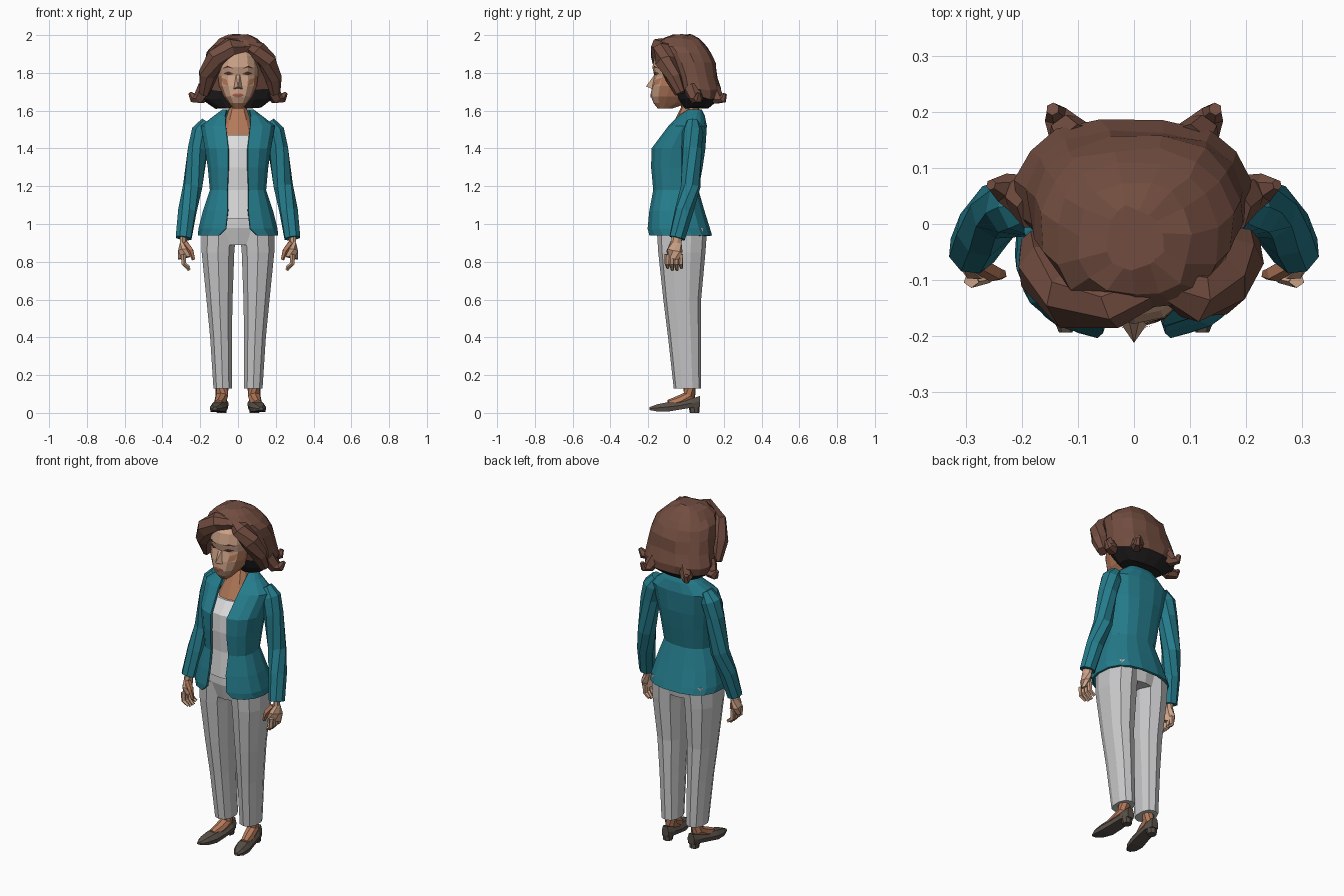
import bpy, bmesh, math, random
from mathutils import Vector
from mathutils.bvhtree import BVHTree

random.seed(4)
cube = bpy.data.objects.get("Cube")
if cube:
    bpy.data.objects.remove(cube)


def material(name, r, g, b):
    m = bpy.data.materials.new(name)
    m.use_nodes = True
    m.diffuse_color = (r, g, b, 1)
    bsdf = next(n for n in m.node_tree.nodes if n.type == 'BSDF_PRINCIPLED')
    bsdf.inputs["Base Color"].default_value = (r, g, b, 1)
    bsdf.inputs["Roughness"].default_value = 0.8
    return m


BROWN = material("hair brown", .17, .075, .052)
BLACK = material("hair underside black", .018, .016, .016)
SKIN = material("skin", .6, .36, .24)
BLUSH = material("warm skin", .45, .19, .1)
TEAL = material("jacket teal", .018, .2, .26)
WHITE = material("shirt white", .72, .72, .73)
GREY = material("trouser grey", .58, .58, .59)
SHOE = material("shoe taupe", .1, .08, .065)
DARK = material("eye brown", .09, .035, .025)
LIP = material("lip red", .38, .1, .07)


def finish(name, bm, mats, rule=None, recalc=True):
    """Turn a bmesh into an object, colouring faces by an optional rule."""
    if recalc:
        bmesh.ops.recalc_face_normals(bm, faces=bm.faces)
    bm.normal_update()
    mesh = bpy.data.meshes.new(name)
    for f in bm.faces:
        f.material_index = rule(f) if rule else 0
    bm.to_mesh(mesh)
    bm.free()
    for m in mats:
        mesh.materials.append(m)
    ob = bpy.data.objects.new(name, mesh)
    bpy.context.collection.objects.link(ob)
    return ob


def bridge(rings, side=1, closed=True, jitter=0):
    """Join successive rings of points; closed rings also get end caps."""
    bm = bmesh.new()
    def wobble():
        return random.uniform(-jitter, jitter)
    loops = [[bm.verts.new((p[0] * side + wobble(), p[1] + wobble(), p[2] + wobble()))
              for p in ring] for ring in rings]
    n = len(loops[0])
    for top, low in zip(loops, loops[1:]):
        for j in range(n if closed else n - 1):
            k = (j + 1) % n
            bm.faces.new((low[j], low[k], top[k], top[j]))
    if closed:
        bm.faces.new(loops[0])
        bm.faces.new(loops[-1][::-1])
    return bm


def power(v, e):
    return math.copysign(abs(v) ** e, v)


def oval(z, cx, rx, front, back, gap=0, n=12, e=.85):
    """Level rounded cross-section starting at the front, optionally open there."""
    mid, ry = (front + back) / 2, (back - front) / 2
    start = math.asin((gap / rx) ** (1 / e))
    span = math.tau - 2 * start
    steps = n - 1 if gap else n
    angles = [start + span * i / steps for i in range(n)]
    return [(cx + rx * power(math.sin(a), e), mid - ry * power(math.cos(a), e), z)
            for a in angles]


def loft(name, rows, mats, side=1, n=12, jitter=0, rule=None):
    return finish(name, bridge([oval(*r, n=n) for r in rows], side, True, jitter), mats, rule)


def tube(name, path, mat, side=1, n=7, flat=1, jitter=0):
    """Tapered limb or lock along points given as x, y, z, radius."""
    pts = [Vector(p[:3]) for p in path]
    rings = []
    for i, p in enumerate(path):
        along = pts[min(i + 1, len(pts) - 1)] - pts[max(i - 1, 0)]
        q = along.to_track_quat('Z', 'Y')
        rings.append([pts[i] + q @ Vector((p[3] * flat * math.cos(a), p[3] * math.sin(a), 0))
                      for a in (math.tau * k / n for k in range(n))])
    return finish(name, bridge(rings, side, True, jitter), [mat])


SIDES = (("left", 1), ("right", -1))

# Head: warm tone on the jaw underside and lower sides
head_rows = [(1.95, 0, .06, -.1, .06), (1.89, 0, .098, -.165, .08),
             (1.83, 0, .108, -.178, .09), (1.785, 0, .108, -.168, .09),
             (1.73, 0, .102, -.182, .08), (1.675, 0, .078, -.186, .05),
             (1.64, 0, .05, -.172, .01), (1.612, 0, .026, -.15, -.07)]
head_bm = bridge([oval(*r, n=14) for r in head_rows])
face_tree = BVHTree.FromBMesh(head_bm)
finish("head", head_bm, [SKIN, BLUSH],
       lambda f: int(f.normal.z < -.5 or (abs(f.normal.x) > .8 and f.calc_center_median().z < 1.8)))


def on_face(x, z, lift=.004):
    hit = face_tree.ray_cast(Vector((x, -1, z)), Vector((0, 1, 0)))[0]
    return (x, (hit.y if hit else -.15) - lift, z)


def face_patch(name, outline, mat, side=1, tip=None):
    """Thin plate (or raised form, with a tip) hugging the face."""
    bm = bmesh.new()
    cx = sum(p[0] for p in outline) / len(outline)
    cz = sum(p[1] for p in outline) / len(outline)
    hub = bm.verts.new(tip or on_face(cx * side, cz))
    rim = [bm.verts.new(on_face(x * side, z, 0 if tip else .004)) for x, z in outline]
    for a, b in zip(rim, rim[1:] + rim[:1]):
        bm.faces.new((a, b, hub))
    bm.normal_update()
    if sum(f.normal.y for f in bm.faces) > 0:
        bmesh.ops.reverse_faces(bm, faces=bm.faces)
    finish(name, bm, [mat], recalc=False)


# Facial features
face_patch("nose", [(-.024, 1.715), (.024, 1.715), (.01, 1.79), (-.01, 1.79)],
           SKIN, tip=(0, -.212, 1.728))
face_patch("lips", [(-.035, 1.682), (0, 1.668), (.035, 1.682), (.012, 1.692), (-.012, 1.692)], LIP)
for label, s in SIDES:
    face_patch(label + "_eye", [(.022, 1.795), (.05, 1.787), (.078, 1.797), (.05, 1.808)], DARK, s)
    face_patch(label + "_brow", [(.02, 1.822), (.055, 1.832), (.085, 1.822), (.055, 1.838)], DARK, s)
    face_patch(label + "_cheek", [(.05, 1.73), (.08, 1.74), (.088, 1.775), (.06, 1.765)], BLUSH, s)

# Hair: rounded bob with dark underside
hair_rows = [(2.0, 0, .05, -.08, .03), (1.98, 0, .1, -.13, .07),
             (1.94, .005, .145, -.155, .11), (1.905, .005, .17, -.13, .135),
             (1.85, .005, .185, -.105, .155), (1.78, .005, .195, -.085, .17),
             (1.71, 0, .21, -.065, .185), (1.665, 0, .195, -.045, .185),
             (1.615, 0, .125, -.01, .12)]
loft("hair_bob", hair_rows, [BROWN, BLACK], n=15, jitter=.006,
     rule=lambda f: int(f.calc_center_median().z < 1.73 and (f.normal.z < -.3 or f.normal.y < -.6)))

# Side-parted fringe sweeping down both sides
tube("right_fringe", [(.055, -.1, 1.94, .03), (-.04, -.135, 1.937, .052), (-.115, -.13, 1.88, .056),
                      (-.16, -.085, 1.79, .05), (-.18, -.04, 1.69, .028)], BROWN, jitter=.004)
tube("left_fringe", [(.05, -.1, 1.945, .028), (.105, -.125, 1.92, .05), (.155, -.11, 1.86, .052),
                     (.185, -.065, 1.77, .045), (.195, -.03, 1.69, .028)], BROWN, jitter=.004)

for label, s in SIDES:
    # Flicked hair ends
    tube(label + "_side_flick", [(.17, .03, 1.72, .045), (.205, .055, 1.665, .036),
                                 (.235, .065, 1.665, .026), (.255, .07, 1.695, .01)], BROWN, s, 6)
    tube(label + "_back_flick", [(.1, .14, 1.71, .045), (.125, .172, 1.66, .032),
                                 (.14, .195, 1.66, .022), (.145, .205, 1.69, .012)], BROWN, s, 6)

# Neck and upper chest
tube("neck", [(0, .02, 1.72, .052), (0, .02, 1.62, .047), (0, .03, 1.54, .06)], BLUSH, n=9)
loft("upper_chest", [(1.62, 0, .045, -.025, .07), (1.55, 0, .07, -.06, .06),
                     (1.455, 0, .1, -.108, .05)], [BLUSH], n=10)

# Shirt
loft("shirt", [(1.47, 0, .11, -.112, .05), (1.4, 0, .14, -.165, .05), (1.3, 0, .14, -.17, .05),
               (1.18, 0, .125, -.158, .04), (1.03, 0, .16, -.168, .06)], [WHITE])

# Open jacket with flared hem and rounded front corners
jacket_rows = [(1.605, 0, .085, 0, .085, .062), (1.575, 0, .125, -.045, .1, .068),
               (1.52, 0, .198, -.095, .112, .065), (1.4, 0, .178, -.185, .105, .052),
               (1.3, 0, .162, -.188, .09, .052), (1.18, 0, .15, -.178, .068, .057),
               (1.07, 0, .188, -.197, .1, .055), (.975, 0, .212, -.207, .13, .065),
               (.94, 0, .213, -.205, .14, .1)]
jacket = finish("jacket_body", bridge([oval(*r, n=16, e=.8) for r in jacket_rows], closed=False),
                [TEAL], recalc=False)
shell = jacket.modifiers.new("cloth thickness", 'SOLIDIFY')
shell.thickness, shell.offset = .012, -1

# Trouser hips
loft("trouser_hips", [(1.08, 0, .16, -.145, .07), (.98, 0, .192, -.155, .108),
                      (.89, 0, .15, -.135, .095)], [GREY])

for label, s in SIDES:
    # Sleeve
    tube(label + "_sleeve", [(.16, .035, 1.54, .035), (.19, .035, 1.49, .056), (.212, .03, 1.4, .054),
                             (.24, .025, 1.2, .052), (.268, -.01, 1.07, .05),
                             (.288, -.047, .925, .044)], TEAL, s, 8)

    # Hand
    tube(label + "_palm", [(.288, -.045, .95, .028), (.29, -.05, .9, .03), (.292, -.06, .86, .044),
                           (.285, -.065, .82, .04)], SKIN, s, 7, .6)
    for i in range(4):
        y = -.1 + .024 * i
        drop = .012 * abs(i - 1.5)
        tube(f"{label}_finger_{i + 1}", [(.29, y, .84, .014), (.287, y, .79, .013),
                                         (.258, y + .004, .75 + drop, .009)], SKIN, s, 5)
    tube(label + "_thumb", [(.28, -.07, .9, .016), (.25, -.088, .86, .016),
                            (.235, -.09, .81, .009)], BLUSH, s, 5)

    # Tapered trouser leg
    loft(label + "_trouser_leg", [(.98, .1, .096, -.155, .112), (.85, .106, .09, -.147, .103),
                                  (.6, .098, .072, -.12, .08), (.4, .09, .06, -.095, .08),
                                  (.13, .081, .051, -.065, .08)], [GREY], s, 10)

    # Bare ankle and instep
    tube(label + "_foot", [(.083, .02, .17, .034), (.086, .018, .09, .034), (.094, -.035, .06, .032),
                           (.105, -.09, .045, .025)], BLUSH, s, 8)

    # Pointed court shoe, lofted from heel to toe
    shoe_rows = [(.075, .085, .022, .03, .09), (.03, .087, .038, .028, .075),
                 (-.04, .095, .042, .016, .06), (-.1, .105, .044, .006, .056),
                 (-.155, .115, .034, .008, .045), (-.193, .122, .012, .015, .03)]
    shoe = [[(cx + w * u, y, low + (top - low) * v) for u, v in
             ((-.9, 0), (.9, 0), (1, .5), (.6, 1), (-.6, 1), (-1, .5))]
            for y, cx, w, low, top in shoe_rows]
    finish(label + "_shoe", bridge(shoe, s), [SHOE])
    loft(label + "_shoe_heel", [(.045, .087, .032, .012, .072), (0, .087, .025, .02, .07)], [SHOE], s, 8)
